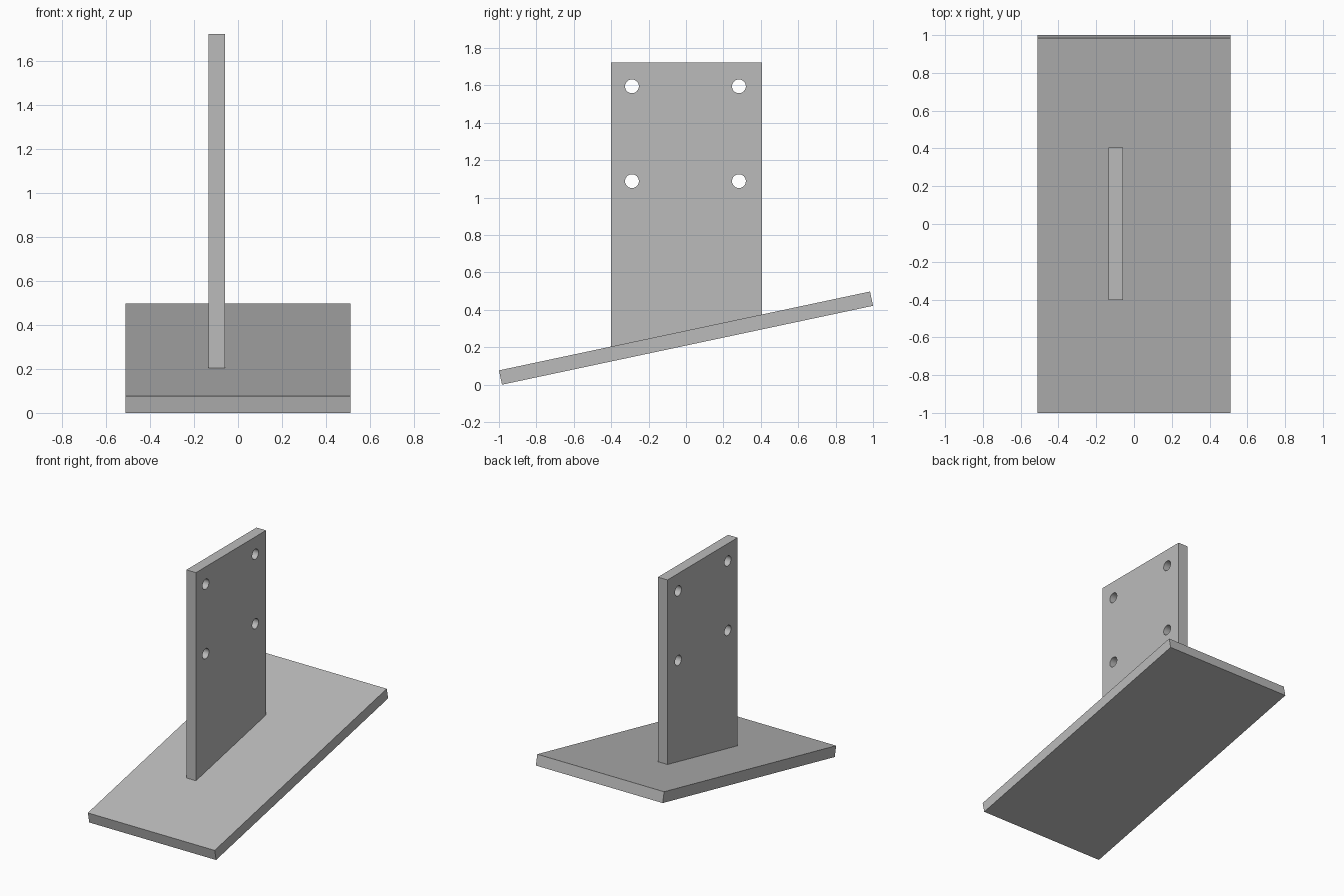
import bpy
import bmesh
from math import radians, sin, cos, tan, pi
from mathutils import Matrix

cube = bpy.data.objects.get("Cube")
if cube:
    bpy.data.objects.remove(cube, do_unlink=True)

# Single plain grey
grey = bpy.data.materials.new("plain grey")
grey.use_nodes = True
colour = (0.5, 0.5, 0.5, 1)
grey.diffuse_color = colour
grey.node_tree.nodes["Principled BSDF"].inputs["Base Color"].default_value = colour


def make_object(name, bm):
    bmesh.ops.recalc_face_normals(bm, faces=bm.faces)
    mesh = bpy.data.meshes.new(name)
    bm.to_mesh(mesh)
    bm.free()
    obj = bpy.data.objects.new(name, mesh)
    mesh.materials.append(grey)
    bpy.context.collection.objects.link(obj)
    return obj


def extrude_side_profile(name, points, x0, x1):
    """Closed prism from a (y, z) outline, running from x0 to x1."""
    bm = bmesh.new()
    face = bm.faces.new([bm.verts.new((x0, y, z)) for y, z in points])
    result = bmesh.ops.extrude_face_region(bm, geom=[face])
    verts = [v for v in result["geom"] if isinstance(v, bmesh.types.BMVert)]
    bmesh.ops.translate(bm, verts=verts, vec=(x1 - x0, 0, 0))
    return make_object(name, bm)


slope = radians(12)
thick = 0.078
length = (2 - thick * sin(slope)) / cos(slope)
top_start = thick * cos(slope)


def ramp_z(y):
    return top_start + (y + 1) * tan(slope)


# Tilted base plate
dy, dz = length * cos(slope), length * sin(slope)
ty, tz = thick * sin(slope), thick * cos(slope)
extrude_side_profile("sloped_base", [(-1, tz), (-1 + ty, 0), (1, dz), (1 - ty, dz + tz)],
                     -0.512, 0.512)

# Upright plate, its foot cut to the slope
y0, y1, top = -0.402, 0.406, 1.722
x0, x1 = -0.135, -0.058
plate = extrude_side_profile("upright_plate",
                             [(y0, ramp_z(y0)), (y1, ramp_z(y1)), (y1, top), (y0, top)], x0, x1)

# Four bolt holes drilled through the upright
bm = bmesh.new()
for y in (-0.289, 0.283):
    for z in (1.088, 1.595):
        place = Matrix.Translation(((x0 + x1) / 2, y, z)) @ Matrix.Rotation(pi / 2, 4, 'Y')
        bmesh.ops.create_cone(bm, cap_ends=True, segments=32, radius1=0.037,
                              radius2=0.037, depth=0.2, matrix=place)
cutter = make_object("hole_cutter", bm)
cutter.hide_render = True
drill = plate.modifiers.new("bolt_holes", 'BOOLEAN')
drill.operation = 'DIFFERENCE'
drill.solver = 'EXACT'
drill.object = cutter

bpy.ops.object.select_all(action='DESELECT')
plate.select_set(True)
bpy.context.view_layer.objects.active = plate
bpy.ops.object.modifier_apply(modifier=drill.name)
bpy.data.objects.remove(cutter, do_unlink=True)
bpy.ops.object.shade_smooth_by_angle(angle=radians(30))
